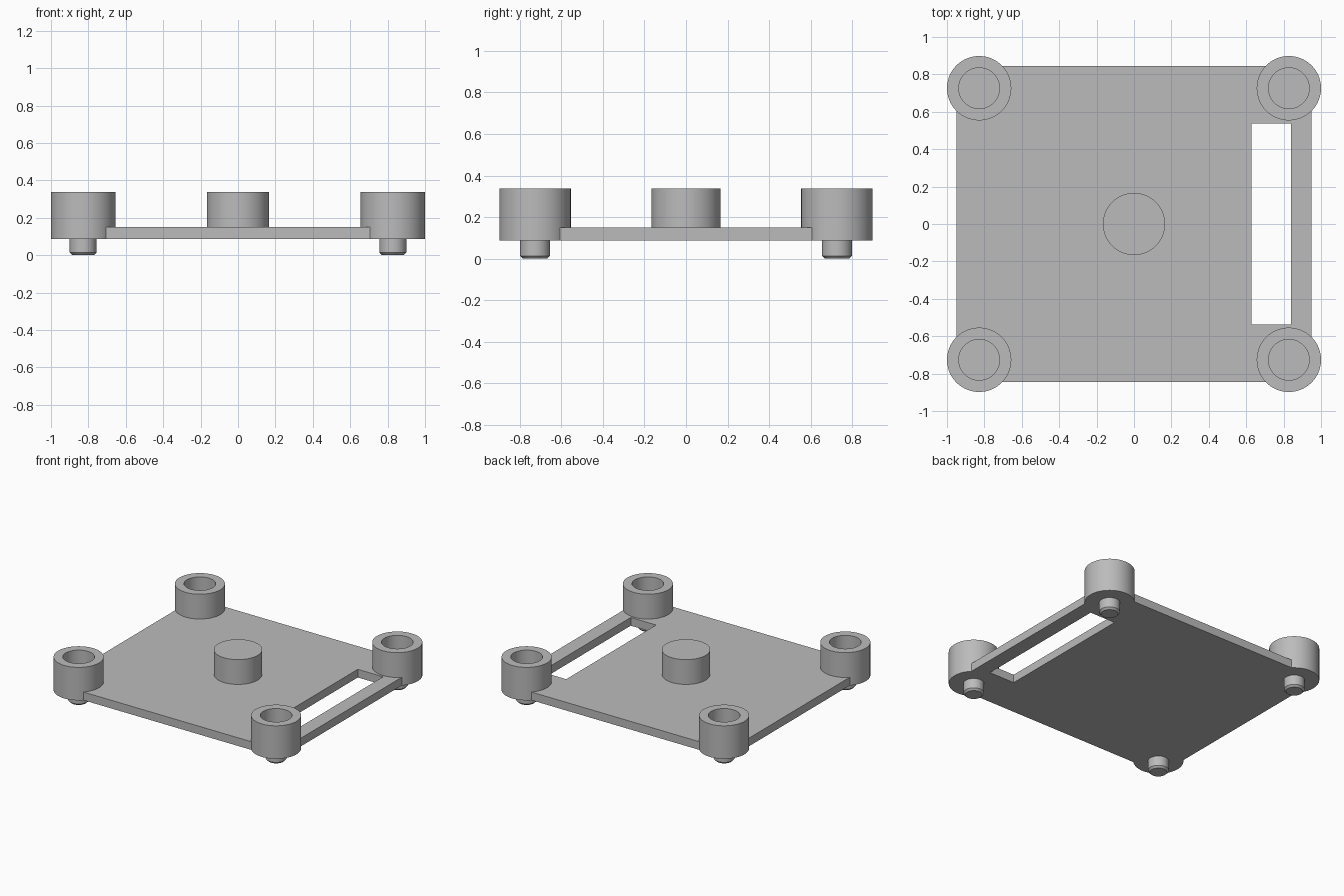
import bpy, bmesh, math
from mathutils import Matrix

cube = bpy.data.objects.get("Cube")
if cube:
    bpy.data.objects.remove(cube, do_unlink=True)

grey = bpy.data.materials.new("plain_grey")
grey.use_nodes = True
COLOUR = (0.5, 0.5, 0.5, 1)
grey.diffuse_color = COLOUR
grey.node_tree.nodes["Principled BSDF"].inputs["Base Color"].default_value = COLOUR

UNDER, DECK, TOP = 0.088, 0.15, 0.338
SEGMENTS = 64


def finish(name, bm, smooth=False):
    bmesh.ops.recalc_face_normals(bm, faces=bm.faces)
    mesh = bpy.data.meshes.new(name)
    bm.to_mesh(mesh)
    bm.free()
    mesh.materials.append(grey)
    obj = bpy.data.objects.new(name, mesh)
    bpy.context.collection.objects.link(obj)
    if smooth:
        bpy.ops.object.select_all(action='DESELECT')
        obj.select_set(True)
        bpy.context.view_layer.objects.active = obj
        bpy.ops.object.shade_smooth_by_angle(angle=math.radians(30))
    return obj


def lathe(name, profile, x=0, y=0):
    """Revolve a list of (radius, height) points, capping both ends."""
    bm = bmesh.new()
    rings = []
    for r, z in profile:
        ring = bmesh.ops.create_circle(
            bm, segments=SEGMENTS, radius=r,
            matrix=Matrix.Translation((x, y, z)))["verts"]
        rings.append(ring)
    for low, high in zip(rings, rings[1:]):
        for i in range(SEGMENTS):
            j = (i + 1) % SEGMENTS
            bm.faces.new((low[i], low[j], high[j], high[i]))
    bm.faces.new(rings[0])
    bm.faces.new(rings[-1])
    return finish(name, bm, smooth=True)


# Base plate: a grid of cells, leaving out the slot cell on the left side
xs = (-0.95, 0.628, 0.84, 0.95)
ys = (-0.846, -0.538, 0.538, 0.846)
bm = bmesh.new()
grid = [[bm.verts.new((x, y, UNDER)) for y in ys] for x in xs]
for i in range(3):
    for j in range(3):
        if (i, j) != (1, 1):
            bm.faces.new((grid[i][j], grid[i + 1][j],
                          grid[i + 1][j + 1], grid[i][j + 1]))
solid = bmesh.ops.extrude_face_region(bm, geom=bm.faces[:])
lifted = [v for v in solid["geom"] if isinstance(v, bmesh.types.BMVert)]
# the underside faces remain, closing the plate
bmesh.ops.translate(bm, verts=lifted, vec=(0, 0, DECK - UNDER))
finish("base_plate", bm)

# Centre post
lathe("centre_post", [(0.166, DECK - 0.02), (0.166, TOP)])

# Corner sockets, each with a chamfered peg beneath
boss = [(0.072, UNDER), (0.172, UNDER), (0.172, TOP),
        (0.109, TOP), (0.109, DECK + 0.005)]
peg = [(0.058, 0), (0.072, 0.014), (0.072, UNDER + 0.01)]
for side, sx in (("left", 1), ("right", -1)):
    for end, sy in (("front", -1), ("back", 1)):
        x, y = sx * 0.828, sy * 0.726
        lathe(f"{end}_{side}_socket", boss, x, y)
        lathe(f"{end}_{side}_peg", peg, x, y)
